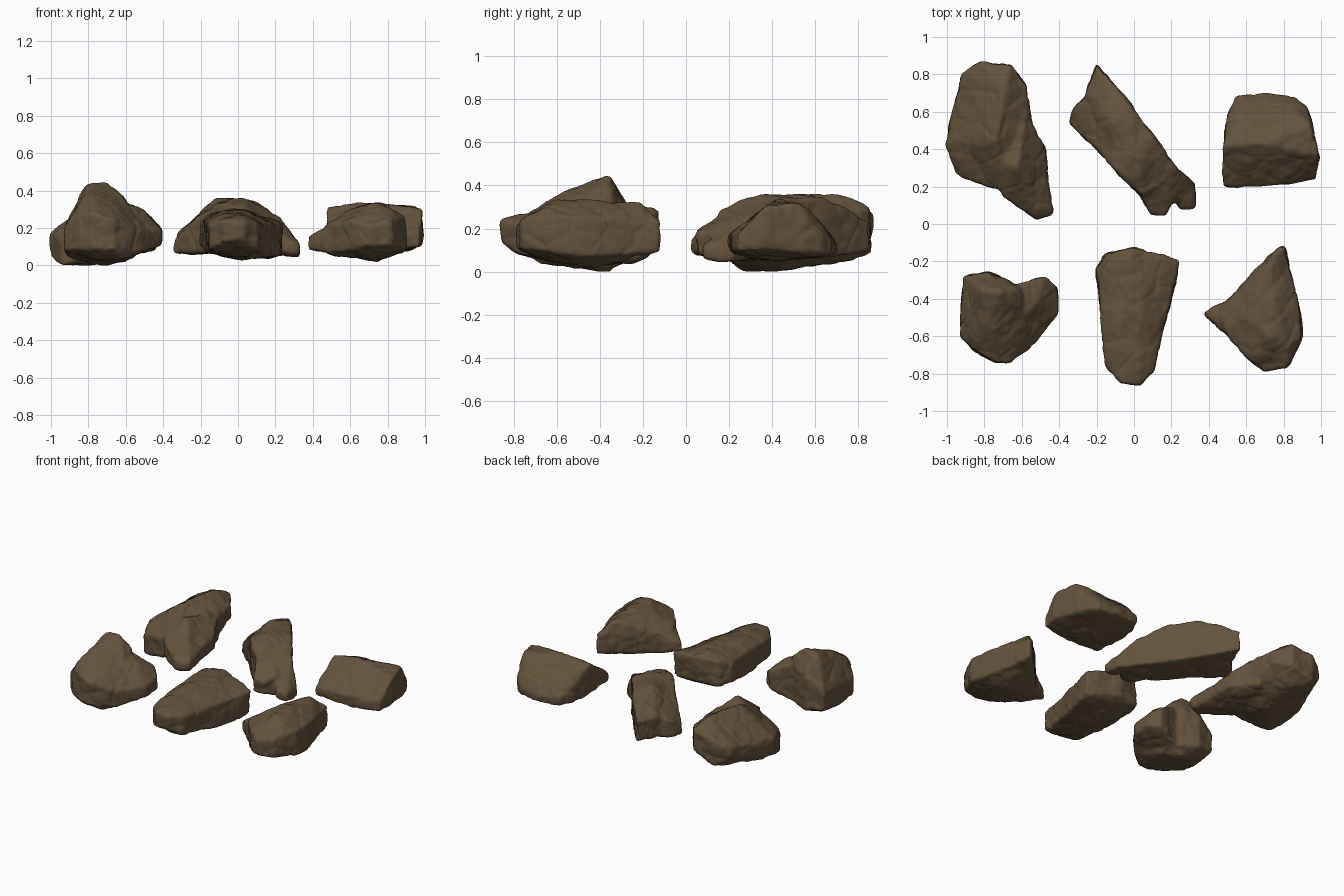
import bpy
import bmesh
from mathutils import Vector, noise

default_cube = bpy.data.objects.get("Cube")
if default_cube:
    bpy.data.objects.remove(default_cube, do_unlink=True)

# One earthy brown for every stone
stone_brown = bpy.data.materials.new("stone_brown")
stone_brown.use_nodes = True
brown = (0.125, 0.086, 0.046, 1)
stone_brown.diffuse_color = brown
shader = stone_brown.node_tree.nodes["Principled BSDF"]
shader.inputs["Base Color"].default_value = brown
shader.inputs["Roughness"].default_value = 0.9


def add_chunk(bm, columns):
    """Add the convex hull of upright columns (x, y, low, high), in hundredths."""
    corners = []
    for x, y, low, high in columns:
        corners.append(bm.verts.new(Vector((x, y, low)) / 100))
        corners.append(bm.verts.new(Vector((x, y, high)) / 100))
    hull = bmesh.ops.convex_hull(bm, input=corners)
    loose = set(hull["geom_interior"]) | set(hull["geom_unused"])
    loose = [item for item in loose if isinstance(item, bmesh.types.BMVert)]
    bmesh.ops.delete(bm, geom=loose, context="VERTS")


def roughness(point):
    """Broad lumps, medium dents and thin creases of weathered stone."""
    lumps = noise.noise(point * 6) * 0.011
    dents = noise.fractal(point * 14, 1, 2, 3) * 0.005
    nearest = noise.voronoi(point * 6)[0]
    crease = min(nearest[1] - nearest[0], 0.15) * 0.03
    return lumps + dents + crease


def build_rock(name, *chunks):
    """Fuse the chunks, soften the edges and weather the surface."""
    bm = bmesh.new()
    for columns in chunks:
        add_chunk(bm, columns)
    bmesh.ops.recalc_face_normals(bm, faces=bm.faces)
    mesh = bpy.data.meshes.new(name)
    bm.to_mesh(mesh)
    bm.free()
    rock = bpy.data.objects.new(name, mesh)
    bpy.context.collection.objects.link(rock)

    remesh = rock.modifiers.new("fuse", "REMESH")
    remesh.mode = "VOXEL"
    remesh.voxel_size = 0.011
    soften = rock.modifiers.new("soften", "SMOOTH")
    soften.iterations = 5
    graph = bpy.context.evaluated_depsgraph_get()
    fused = bpy.data.meshes.new_from_object(rock.evaluated_get(graph))
    rock.modifiers.clear()
    rock.data = fused
    bpy.data.meshes.remove(mesh)
    fused.name = name

    # Push each point along its normal, keeping the ground level
    moved = [v.co + v.normal * roughness(v.co) for v in fused.vertices]
    for vert, place in zip(fused.vertices, moved):
        vert.co = place
        vert.co.z = max(place.z, 0)
    fused.materials.clear()
    fused.materials.append(stone_brown)
    fused.shade_smooth()
    return rock


# Back row: a broad slab with a narrowing tail
build_rock(
    "back_slab_rock",
    [(-82, 86, 8, 26), (-66, 85, 15, 30), (-58, 74, 18, 27),
     (-55, 48, 10, 24), (-97, 60, 12, 18), (-100, 42, 4, 17),
     (-95, 27, 0, 14), (-70, 70, 6, 36), (-74, 45, 0, 36),
     (-92, 80, 14, 22), (-68, 17, 8, 22)],
    [(-48, 40, 11, 20), (-44, 6, 9, 14), (-52, 3, 9, 15),
     (-70, 15, 8, 20), (-58, 60, 8, 28), (-85, 40, 3, 25),
     (-62, 30, 5, 33)],
)

# Back row: a long diagonal wedge, steep along its outer side
build_rock(
    "back_wedge_rock",
    [(-20, 85, 10, 23), (-13, 77, 8, 28), (-2, 63, 7, 34),
     (11, 46, 6, 33), (23, 29, 6, 25), (5, 14, 8, 28),
     (-10, 29, 7, 33), (-22, 43, 7, 25), (-12, 55, 7, 35),
     (2, 36, 6, 36), (-26, 70, 8, 23)],
    [(-34, 54, 7, 13), (-32, 62, 7, 18), (-22, 43, 7, 24),
     (-10, 50, 7, 34), (-20, 70, 8, 28), (-26, 68, 8, 22)],
    [(23, 29, 6, 24), (32, 21, 5, 11), (32, 9, 6, 11),
     (25, 8, 7, 13), (12, 24, 6, 28)],
    [(9, 5, 8, 19), (17, 5, 8, 17), (22, 14, 6, 20),
     (4, 14, 8, 26), (8, 34, 6, 33)],
)

# Back row: a blocky stone with a level ridge
build_rock(
    "back_block_rock",
    [(48, 20, 11, 16), (75, 21, 9, 17), (97, 24, 10, 17),
     (48, 42, 9, 31), (70, 43, 5, 34), (99, 36, 10, 30),
     (94, 52, 9, 31), (92, 62, 9, 18), (86, 68, 8, 14),
     (70, 70, 8, 13), (55, 68, 9, 14), (50, 58, 9, 20),
     (56, 58, 8, 26), (88, 58, 8, 27)],
)

# Front row: a tall stone with a sheer back and a side shoulder
build_rock(
    "front_peak_rock",
    [(-91, -28, 8, 20), (-78, -26, 6, 30), (-68, -30, 5, 31),
     (-81, -36, 2, 43), (-71, -36, 0, 44), (-90, -46, 5, 25),
     (-93, -60, 8, 20), (-85, -68, 9, 28), (-74, -74, 9, 27),
     (-66, -74, 9, 24), (-62, -67, 4, 24), (-79, -52, 3, 39),
     (-76, -62, 4, 33), (-60, -45, 3, 35), (-61, -35, 5, 36),
     (-53, -63, 7, 18)],
    [(-48, -29, 12, 25), (-41, -34, 12, 20), (-41, -48, 11, 19),
     (-53, -56, 8, 24), (-53, -63, 7, 18), (-65, -55, 3, 33),
     (-65, -33, 4, 34), (-52, -42, 8, 31), (-58, -31, 10, 28)],
)

# Front row: a long tapering stone
build_rock(
    "front_long_rock",
    [(-20, -24, 12, 24), (-15, -16, 10, 28), (0, -13, 10, 28),
     (24, -20, 6, 22), (19, -42, 5, 20), (13, -64, 7, 22),
     (10, -78, 9, 22), (3, -86, 14, 24), (-7, -85, 13, 24),
     (-15, -76, 9, 22), (-17, -50, 7, 24), (4, -35, 3, 29),
     (2, -62, 5, 28), (-8, -60, 5, 28), (-2, -19, 6, 30)],
)

# Front row: an angular shard with a low pointed end
build_rock(
    "front_shard_rock",
    [(80, -12, 10, 23), (76, -14, 11, 24), (73, -20, 9, 32),
     (60, -33, 7, 24), (47, -44, 7, 20), (48, -57, 7, 22),
     (60, -71, 8, 24), (70, -79, 11, 21), (82, -76, 11, 24),
     (90, -60, 9, 26), (88, -42, 7, 25), (75, -42, 2, 33),
     (72, -60, 4, 33), (83, -64, 8, 30), (83, -25, 8, 24),
     (60, -50, 4, 30)],
    [(37, -48, 9, 15), (48, -42, 7, 20), (49, -58, 7, 20),
     (62, -50, 5, 27)],
)
